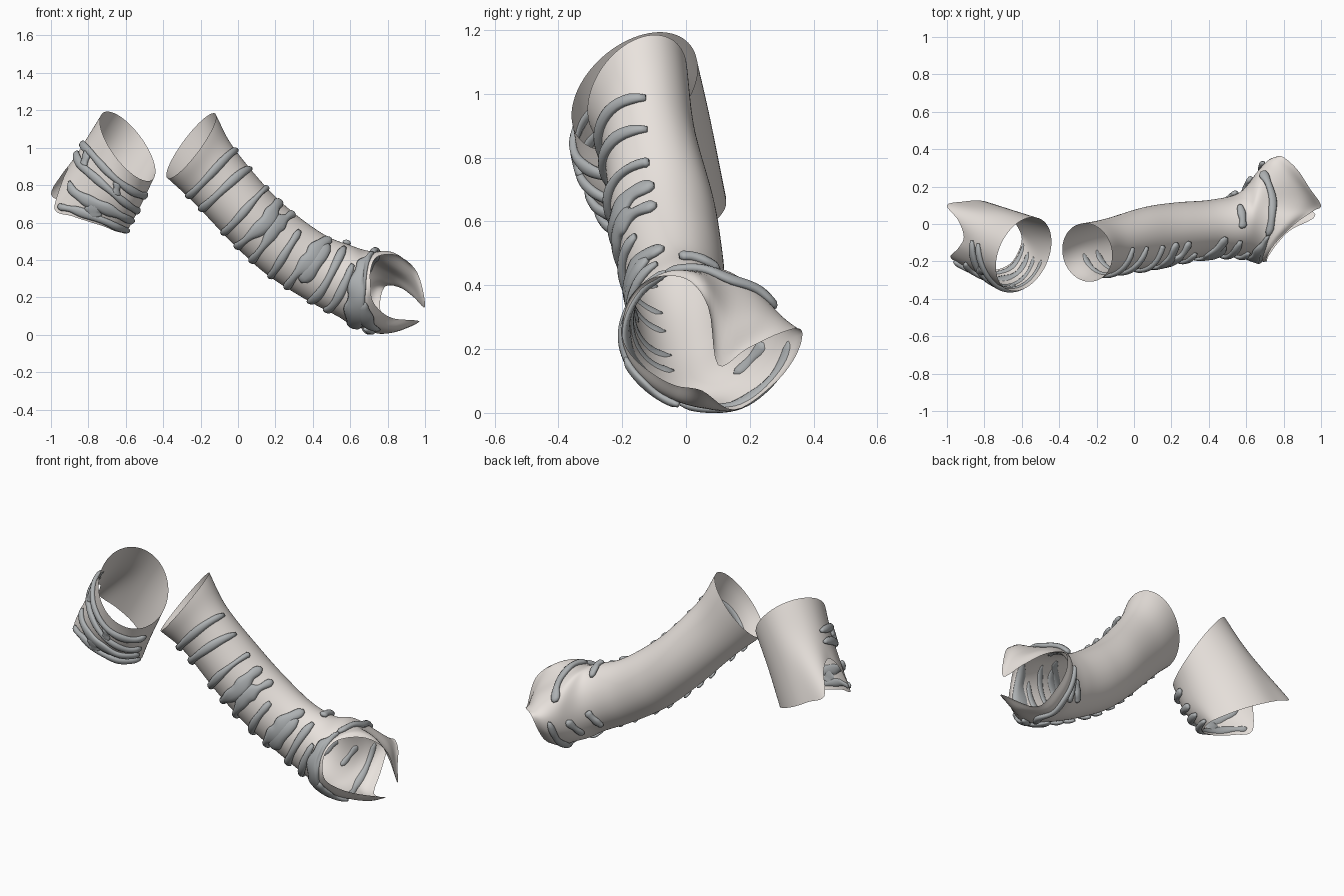
import bpy, math, random
from mathutils import Vector as V

if "Cube" in bpy.data.objects:
    bpy.data.objects.remove(bpy.data.objects["Cube"])

random.seed(4)
N = 16  # control points around a sleeve (0 front, 4 outer/top, 8 back, 12 inner/bottom)


def material(name, rgb):
    m = bpy.data.materials.new(name)
    m.diffuse_color = (*rgb, 1)
    m.use_nodes = True
    m.node_tree.nodes["Principled BSDF"].inputs["Base Color"].default_value = m.diffuse_color
    return m


CLOTH = material("cloth", (0.82, 0.77, 0.73))
STRIPE = material("stripe", (0.42, 0.44, 0.45))


def add_mesh(name, verts, faces, mat):
    me = bpy.data.meshes.new(name)
    me.from_pydata([(p[0], p[1], max(p[2], 0)) for p in verts], [], faces)
    me.materials.append(mat)
    me.polygons.foreach_set("use_smooth", [True] * len(me.polygons))
    ob = bpy.data.objects.new(name, me)
    bpy.context.collection.objects.link(ob)
    return ob


def cr(p0, p1, p2, p3, t):
    return (p1 * 2 + (p2 - p0) * t + (p0 * 2 - p1 * 5 + p2 * 4 - p3) * t * t
            + (p1 * 3 - p0 - p2 * 3 + p3) * t ** 3) * 0.5


def spline(pts, v):
    n = len(pts) - 1
    v = min(max(v, 0), n)
    i = min(int(v), n - 1)
    p0 = pts[i - 1] if i else pts[0] * 2 - pts[1]
    p3 = pts[i + 2] if i + 2 <= n else pts[n] * 2 - pts[n - 1]
    return cr(p0, pts[i], pts[i + 1], p3, v - i)


def ring(f, u, b, d):
    f, u, b, d = V(f), V(u), V(b), V(d)
    c = (f + u + b + d) / 4
    return [c + (f - b) / 2 * math.cos(k * math.tau / N) + (u - d) / 2 * math.sin(k * math.tau / N)
            for k in range(N)]


def side_ring(ux, uz, dx, dz, yf, yb):
    x, y, z = (ux + dx) / 2, (yf + yb) / 2, (uz + dz) / 2
    return ring((x, yf, z), (ux, y, uz), (x, yb, z), (dx, y, dz))


class Sleeve:
    def __init__(self, rings):
        self.rings, self.top = rings, len(rings) - 1
        self.mid = [sum(r, V((0, 0, 0))) / N for r in rings]

    def at(self, deg, v):
        a = (deg / 360 * N) % N
        i = int(a) % N
        col = [cr(r[i - 1], r[i], r[(i + 1) % N], r[(i + 2) % N], a - int(a)) for r in self.rings]
        return spline(col, v)

    def frame(self, deg, v):
        v = min(max(v, 0.03), self.top - 0.03)
        su = (self.at(deg + 1, v) - self.at(deg - 1, v)) / 2
        sv = (self.at(deg, v + 0.02) - self.at(deg, v - 0.02)) / 0.04
        n = su.cross(sv).normalized()
        if n.dot(self.at(deg, v) - spline(self.mid, v)) < 0:
            n = -n
        return su, sv, n

    def build(self, name, sides=80, per=8):
        rows = self.top * per
        verts = [self.at(k * 360 / sides, r / per) for r in range(rows + 1) for k in range(sides)]
        faces = [(r * sides + k, r * sides + (k + 1) % sides, (r + 1) * sides + (k + 1) % sides,
                  (r + 1) * sides + k) for r in range(rows) for k in range(sides)]
        add_mesh(name, verts, faces, CLOTH)

    def stripe(self, name, path):
        """Raised strip along (angle, v, half width) points, hugging the sleeve."""
        pts = [V(p) for p in path]
        steps, sec = (len(pts) - 1) * 10, 10
        phase = random.uniform(0, 6)
        verts = []
        for s in range(steps + 1):
            t = s / 10
            p, q = spline(pts, t - 0.05), spline(pts, t + 0.05)
            c = spline(pts, t)
            su, sv, n = self.frame(c.x, c.y)
            tan = su * (q.x - p.x) + sv * (q.y - p.y)
            side = n.cross(tan).normalized()
            e = min(1, 0.55 + min(s, steps - s) / 4)
            w = c.z * e * (1 + 0.12 * math.sin(s * 0.55 + phase))
            for k in range(sec):
                ang = k * math.tau / sec
                off = side * (w * math.cos(ang))
                a = c.x + off.dot(su) / su.length_squared
                v = min(max(c.y + off.dot(sv) / sv.length_squared, 0), self.top)
                verts.append(self.at(a, v) + self.frame(a, v)[2] * (0.008 + 0.015 * e * math.sin(ang)))
        faces = [(s * sec + k, s * sec + (k + 1) % sec, (s + 1) * sec + (k + 1) % sec, (s + 1) * sec + k)
                 for s in range(steps) for k in range(sec)]
        faces += [tuple(range(sec))[::-1], tuple(range(steps * sec, (steps + 1) * sec))]
        add_mesh(name, verts, faces, STRIPE)


# Long sleeve: rings from the upper opening down, then the notched flared cuff
rings = [ring((-0.22, -0.31, 0.97), (-0.12, -0.13, 1.18), (-0.28, 0.0, 1.05), (-0.38, -0.17, 0.84))]
rings += [side_ring(*r) for r in [
    (-0.03, 1.01, -0.24, 0.71, -0.265, 0.03), (0.15, 0.79, -0.03, 0.49, -0.235, 0.09),
    (0.30, 0.65, 0.15, 0.325, -0.20, 0.115), (0.47, 0.53, 0.36, 0.19, -0.17, 0.13),
    (0.61, 0.475, 0.53, 0.10, -0.17, 0.17), (0.69, 0.45, 0.64, 0.04, -0.19, 0.285)]]
cuff = [V(p) for p in [
    (0.71, -0.20, 0.25), (0.71, -0.18, 0.35), (0.75, -0.11, 0.42), (0.86, 0.0, 0.42),
    (0.96, 0.07, 0.33), (1.0, 0.10, 0.15), (0.94, 0.19, 0.20), (0.87, 0.295, 0.25),
    (0.79, 0.362, 0.26), (0.76, 0.345, 0.18), (0.77, 0.27, 0.085), (0.81, 0.15, 0.01),
    (0.97, 0.05, 0.07), (0.84, -0.03, 0.085), (0.77, -0.10, 0.12), (0.72, -0.17, 0.18)]]
core = V((0.68, 0.07, 0.24))
between = []
for p, q in zip(rings[-1], cuff):
    m = (p + q) / 2
    between.append(m + (m - core).normalized() * (q - p).length * 0.14)
long_sleeve = Sleeve(rings + [between, cuff])
long_sleeve.build("long_sleeve")

# Short sleeve: opening, middle, and rim with an arched notch on the outer side
upper = ring((-0.64, -0.37, 0.93), (-0.73, -0.15, 1.18), (-0.54, 0.025, 1.08), (-0.45, -0.15, 0.84))
middle = ring((-0.72, -0.33, 0.77), (-0.83, -0.10, 1.01), (-0.67, 0.07, 0.88), (-0.51, -0.14, 0.70))
rim = [V(p) for p in [
    (-0.80, -0.25, 0.605), (-0.89, -0.23, 0.635), (-0.98, -0.18, 0.67), (-0.94, -0.13, 0.82),
    (-0.91, -0.07, 0.89), (-0.94, 0.02, 0.86), (-1.0, 0.10, 0.75), (-0.91, 0.12, 0.70),
    (-0.82, 0.125, 0.65), (-0.74, 0.10, 0.61), (-0.67, 0.05, 0.575), (-0.62, -0.02, 0.55),
    (-0.60, -0.08, 0.54), (-0.62, -0.15, 0.545), (-0.66, -0.21, 0.555), (-0.72, -0.24, 0.58)]]
short_sleeve = Sleeve([upper, middle, rim])
short_sleeve.build("short_sleeve", per=18)

# Stripes on the long sleeve
W = 0.021
for i, path in enumerate([
    [(-78, 0.80, W), (0, 0.95, W), (85, 1.13, W)],
    [(-78, 1.2, W), (0, 1.36, W), (80, 1.55, W)],
    [(-78, 1.75, W), (0, 1.88, W), (55, 1.98, 0.013), (75, 2.02, W)],
    [(-78, 2.1, W), (-25, 2.25, W), (15, 2.45, 0.045), (50, 2.45, 0.03), (75, 2.5, W)],
    [(-78, 2.55, W), (-20, 2.65, W), (20, 2.7, 0.045), (45, 2.85, W), (72, 2.98, W)],
    [(-78, 3.1, W), (-20, 3.18, W), (40, 3.3, W)],
    [(-78, 3.5, W), (-30, 3.6, W), (5, 3.8, 0.045), (35, 3.9, 0.035), (70, 4.15, W)],
    [(-35, 3.75, 0.03), (0, 3.92, 0.04), (50, 4.15, 0.025)],
    [(-80, 4.1, W), (-20, 4.4, W), (60, 4.7, W)],
    [(-80, 4.6, W), (-30, 4.9, W), (30, 5.2, W)],
    [(-85, 5.75, 0.04), (-40, 5.9, 0.06), (0, 6.0, 0.05), (40, 6.1, 0.03), (62, 6.4, W)],
    [(-75, 6.8, 0.03), (-50, 6.5, 0.04), (-20, 6.3, 0.03)],
    [(62, 6.4, W), (95, 6.3, W), (135, 6.2, W), (155, 6.1, 0.025)],
    [(85, 4.75, W), (105, 4.75, W), (130, 4.7, W)],
    [(188, 4.9, W), (208, 4.75, W), (225, 4.65, W)],
    [(190, 5.65, W), (208, 5.5, W), (228, 5.4, W)],
    [(186, 6.5, W), (215, 6.55, W), (250, 6.5, W), (285, 6.3, W)],
]):
    long_sleeve.stripe(f"long_sleeve_stripe_{i + 1}", path)

# Stripes on the short sleeve
for i, path in enumerate([
    [(92, 0.85, W), (45, 0.68, W), (0, 0.55, W), (-45, 0.5, W), (-80, 0.52, W)],
    [(92, 1.22, W), (45, 1.08, 0.024), (0, 0.96, W), (-40, 0.98, W), (-80, 1.1, W)],
    [(50, 1.5, W), (20, 1.55, 0.03), (-8, 1.48, 0.035), (-40, 1.42, 0.025), (-80, 1.48, W)],
    [(42, 1.88, W), (15, 1.84, 0.025), (-30, 1.82, W), (-85, 1.86, W)],
    [(56, 0.74, 0.025), (50, 0.9, 0.03), (46, 1.06, 0.025)],
    [(5, 1.52, 0.03), (0, 1.68, 0.045), (-5, 1.82, 0.03)],
    [(-12, 0.58, 0.03), (-15, 0.75, 0.025), (-18, 0.94, 0.03)],
]):
    short_sleeve.stripe(f"short_sleeve_stripe_{i + 1}", path)
